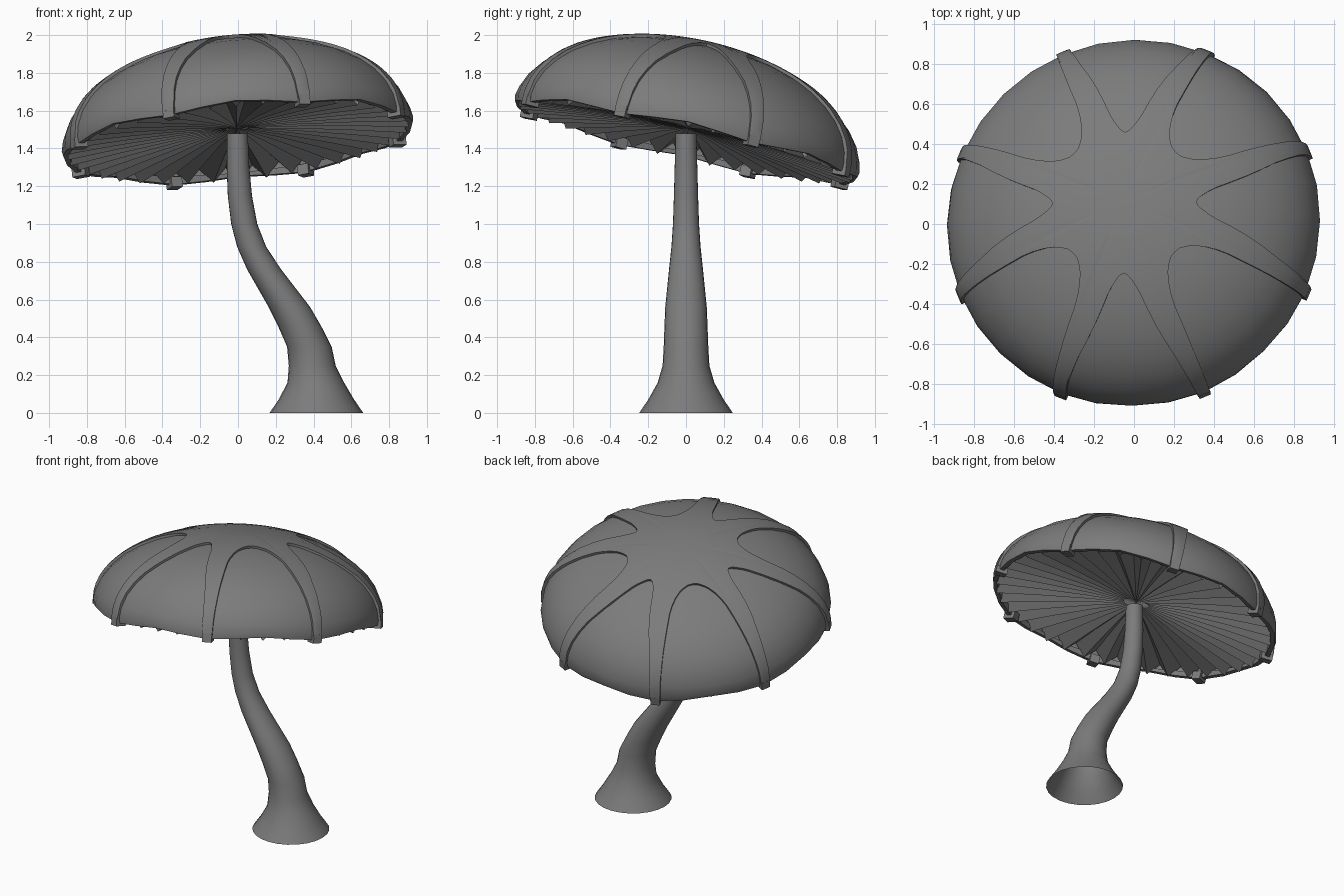
import bpy, bmesh, math
from mathutils import Vector, Matrix

if "Cube" in bpy.data.objects:
    bpy.data.objects.remove(bpy.data.objects["Cube"])

R, H = 0.935, 0.512                     # cap radius and height
TILT = Vector((0, 0, 1)).rotation_difference(Vector((-0.10, 0.225, 1))).to_matrix().to_4x4()
CAP = Matrix.Translation((0, 0, 1.448)) @ TILT

GREY = bpy.data.materials.new("dark_grey")
GREY.diffuse_color = (0.2, 0.2, 0.2, 1)
GREY.use_nodes = True
GREY.node_tree.nodes["Principled BSDF"].inputs["Base Color"].default_value = GREY.diffuse_color


def make(name, rings, matrix=Matrix(), tip=None, smooth=True):
    """Skin closed rings of points, optionally closing the first ring to a tip."""
    bm = bmesh.new()
    vs = [[bm.verts.new(p) for p in ring] for ring in rings]
    n = len(vs[0])
    for a, b in zip(vs, vs[1:]):
        for i in range(n):
            j = (i + 1) % n
            bm.faces.new((a[i], a[j], b[j], b[i]))
    if tip:
        t = bm.verts.new(tip)
        for i in range(n):
            bm.faces.new((t, vs[0][(i + 1) % n], vs[0][i]))
    bmesh.ops.recalc_face_normals(bm, faces=bm.faces)
    me = bpy.data.meshes.new(name)
    bm.to_mesh(me)
    bm.free()
    me.materials.append(GREY)
    ob = bpy.data.objects.new(name, me)
    bpy.context.collection.objects.link(ob)
    ob.matrix_world = matrix
    if smooth:
        bpy.ops.object.select_all(action='DESELECT')
        ob.select_set(True)
        bpy.context.view_layer.objects.active = ob
        bpy.ops.object.shade_smooth_by_angle(angle=math.radians(35))
    return ob


def circle(r, z, n, x=0.0, wave=0.0):
    ring = []
    for i in range(n):
        a = 2 * math.pi * i / n
        ring.append((x + r * math.cos(a), r * math.sin(a), z + wave * math.cos(8 * a)))
    return ring


# Stem: horizontal rings along a bent path (z, centre x, radius)
stem = [(0, .415, .248), (.07, .415, .20), (.16, .412, .15), (.25, .393, .124),
        (.35, .378, .118), (.46, .326, .114), (.56, .272, .11), (.66, .205, .10),
        (.76, .138, .09), (.88, .072, .077), (1.0, .033, .069), (1.15, .01, .064),
        (1.3, .0, .06), (1.48, -.003, .055)]
make("stem", [circle(r, z, 24, x) for z, x, r in reversed(stem)], tip=(-.003, 0, 1.48))

# Cap dome with a gently scalloped rim lip
dome = [(R * math.sin(math.radians(a)), H * math.cos(math.radians(a)), 0) for a in range(9, 85, 9)]
dome += [(R, .02, .008), (R - .005, -.01, .014), (R - .035, -.01, .014), (R - .04, .02, 0)]
make("cap", [circle(r, z, 32, 0, w) for r, z, w in dome], CAP, tip=(0, 0, H))

# Pleated gills under the cap
N = 80
gills = []
for k in (.04, .35, .7, 1):
    ring = []
    for i in range(N):
        a = 2 * math.pi * i / N
        r = k * (R - .03)
        z = .06 * (1 - k ** 1.5) + (.055 if i % 2 else -.022) * k
        ring.append((r * math.cos(a), r * math.sin(a), z))
    gills.append(ring)
make("gills", gills, CAP, tip=(0, 0, .06), smooth=False)

# Raised star-shaped veil: pointed arches on the axes, rounder ones on the diagonals
axis = [(0, .355), (3, .365), (5, .382), (8, .42), (10, .46), (12, .53), (14, .61), (16, .69),
        (18, .77), (19, .83), (19.8, .88), (20.2, .915), (20.5, R)]
diag = [(0, .355), (5, .36), (10, .385), (13, .41), (16, .455), (18, .51), (19, .57),
        (19.3, .64), (19.6, .71), (19.9, .78), (20.1, .85), (20.3, .9), (20.4, .92), (20.5, R)]
outline = []
for s in range(8):
    half = diag if s % 2 else axis
    edge = [(-a, r) for a, r in reversed(half[1:])] + half + [(22.5, R)]
    outline += [(math.radians(45 * s + a), r) for a, r in edge]


def veil_ring(t, off):
    ring = []
    p0 = math.radians(10)
    for a, r in outline:
        p = p0 + t * (math.asin(min(1, r / R)) - p0)
        q, z = (R + off) * math.sin(p), (H + off) * math.cos(p)
        ring.append((q * math.cos(a), q * math.sin(a), z))
    return ring


veil = [veil_ring(k / 14, .015) for k in range(15)] + [veil_ring(1, -.015)]
make("veil", veil, CAP, tip=(0, 0, H + .015))

# Small tabs where the arms fold under the rim
for i in range(8):
    bpy.ops.mesh.primitive_cube_add(size=1)
    tab = bpy.context.object
    tab.name = f"rim_tab_{i + 1}"
    tab.data.materials.append(GREY)
    a = math.radians(22.5 + 45 * i)
    tab.matrix_world = (CAP @ Matrix.Rotation(a, 4, 'Z') @ Matrix.Translation((.912, 0, -.014))
                        @ Matrix.Diagonal((.075, .062, .056, 1)))
